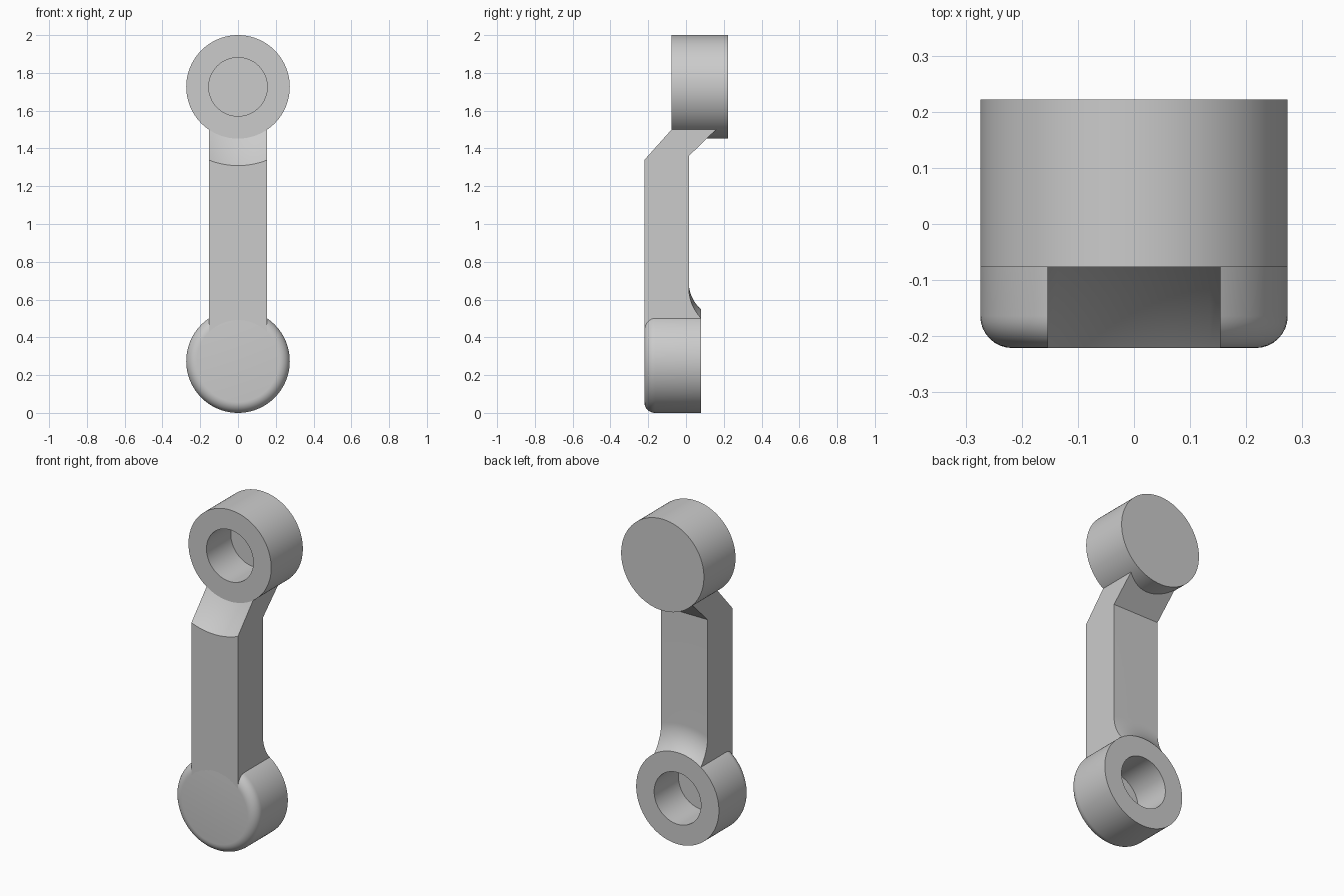
import bpy, bmesh, math

cube = bpy.data.objects.get("Cube")
if cube:
    bpy.data.objects.remove(cube, do_unlink=True)

R, HOLE, HALF_W = 0.274, 0.155, 0.154      # boss radius, bore radius, arm half width
FRONT, BACK, ARM_BACK = -0.221, 0.222, 0.015
LOW_Z, HIGH_Z = R, 2 - R                   # boss centres
LOW_BACK, HIGH_FRONT = 0.08, -0.077

grey = bpy.data.materials.new("plain grey")
grey.use_nodes = True
grey.diffuse_color = (0.6, 0.6, 0.6, 1)
grey.node_tree.nodes["Principled BSDF"].inputs["Base Color"].default_value = (0.6, 0.6, 0.6, 1)


def finish(name, bm):
    bmesh.ops.recalc_face_normals(bm, faces=bm.faces)
    mesh = bpy.data.meshes.new(name)
    bm.to_mesh(mesh)
    bm.free()
    mesh.materials.append(grey)
    obj = bpy.data.objects.new(name, mesh)
    bpy.context.collection.objects.link(obj)
    bpy.ops.object.select_all(action='DESELECT')
    obj.select_set(True)
    bpy.context.view_layer.objects.active = obj
    bpy.ops.object.shade_smooth_by_angle(angle=math.radians(30))
    return obj


def boss(name, z, profile, steps=96):
    """Turn a (radius, y) profile about the y axis at height z."""
    bm = bmesh.new()
    verts = [bm.verts.new((r, y, z)) for r, y in profile]
    edges = [bm.edges.new(pair) for pair in zip(verts, verts[1:])]
    bmesh.ops.spin(bm, geom=verts + edges, cent=(0, 0, z), axis=(0, 1, 0),
                   angle=math.tau, steps=steps)
    bmesh.ops.remove_doubles(bm, verts=bm.verts, dist=0.0001)
    return finish(name, bm)


# Lower boss: rounded front rim, blind bore opening to the back
ROUND, DEPTH = 0.057, 0.23
rim = [(R - ROUND + ROUND * math.sin(a), FRONT + ROUND - ROUND * math.cos(a))
       for a in (i * math.pi / 16 for i in range(9))]
boss("lower_boss", LOW_Z, [(0, FRONT)] + rim + [
    (R, LOW_BACK), (HOLE, LOW_BACK), (HOLE, LOW_BACK - DEPTH), (0, LOW_BACK - DEPTH)])

# Upper boss: flat back, blind bore opening to the front
boss("upper_boss", HIGH_Z, [
    (0, BACK), (R, BACK), (R, HIGH_FRONT), (HOLE, HIGH_FRONT),
    (HOLE, HIGH_FRONT + DEPTH), (0, HIGH_FRONT + DEPTH)])


def arm_section(x):
    """Side outline of the cranked arm at one x; its ends follow the bosses."""
    def above_low(r):
        return LOW_Z + math.sqrt(r * r - x * x)

    def below_high(r):
        return HIGH_Z - math.sqrt(r * r - x * x)

    bend, top = 1.36, below_high(0.24)
    pts = [(FRONT, above_low(0.215)), (FRONT, below_high(0.417)),
           (HIGH_FRONT, below_high(R)), (HIGH_FRONT + 0.01, top),
           (ARM_BACK + (top - bend) * 1.03, top), (ARM_BACK, bend)]
    # Concave fillet blending the back face into the lower boss
    rise, run = LOW_BACK - ARM_BACK, 0.142
    fillet = (run ** 2 + rise ** 2) / (2 * rise)
    for i in range(13):
        d = run * i / 12
        pts.append((ARM_BACK + fillet - math.sqrt(fillet ** 2 - d * d), above_low(R + run - d)))
    pts.append((LOW_BACK - 0.004, above_low(0.215)))
    return pts


# Cranked arm: matching sections joined across its width
bm = bmesh.new()
columns = 16
rings = []
for i in range(columns + 1):
    x = HALF_W * (2 * i / columns - 1)
    rings.append([bm.verts.new((x, y, z)) for y, z in arm_section(x)])
for a, b in zip(rings, rings[1:]):
    for j in range(len(a)):
        bm.faces.new((a[j - 1], a[j], b[j], b[j - 1]))
bm.faces.new(rings[0])
bm.faces.new(rings[-1])
finish("cranked_arm", bm)
